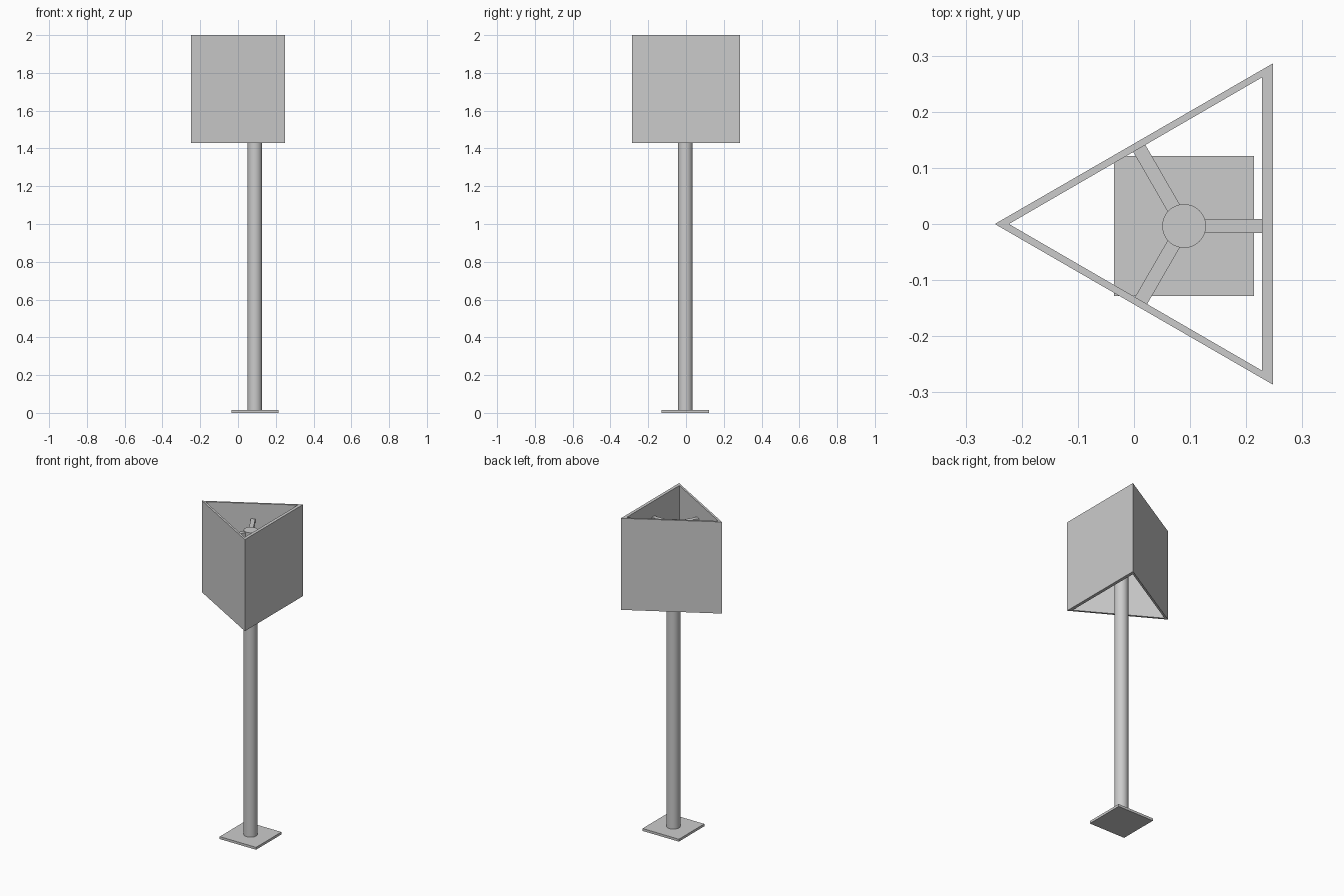
import bpy, bmesh
from math import radians, cos, sin
from mathutils import Matrix, Vector

if "Cube" in bpy.data.objects:
    bpy.data.objects.remove(bpy.data.objects["Cube"])

PX, PY = 0.0893, -0.0036      # pole axis
POLE_TOP, SHADE_BOTTOM = 1.91, 1.43


def finish(name, bm):
    bmesh.ops.recalc_face_normals(bm, faces=bm.faces)
    mesh = bpy.data.meshes.new(name)
    bm.to_mesh(mesh)
    bm.free()
    ob = bpy.data.objects.new(name, mesh)
    bpy.context.collection.objects.link(ob)
    return ob


def box(name, centre, size, angle=0.0):
    bm = bmesh.new()
    m = (Matrix.Translation(centre) @ Matrix.Rotation(angle, 4, 'Z')
         @ Matrix.Diagonal((*size, 1)))
    bmesh.ops.create_cube(bm, size=1, matrix=m)
    return finish(name, bm)


# Triangular open shade: outer and inner outlines joined into a tube
outer = [(-0.248, 0), (0.248, -0.2865), (0.248, 0.2865)]
inner = [(-0.223, 0), (0.2285, -0.2615), (0.2285, 0.2615)]
bm = bmesh.new()
rings = [[bm.verts.new((x, y, z)) for x, y in outline]
         for outline, z in ((outer, SHADE_BOTTOM), (outer, 2.0),
                            (inner, 2.0), (inner, SHADE_BOTTOM))]
for k in range(4):
    a, b = rings[k], rings[(k + 1) % 4]
    for i in range(3):
        j = (i + 1) % 3
        bm.faces.new((a[i], a[j], b[j], b[i]))
finish("lamp_shade", bm)

# Square base plate
box("base_plate", (PX, PY, 0.0075), (0.25, 0.25, 0.015))

# Round pole
bpy.ops.mesh.primitive_cylinder_add(
    vertices=48, radius=0.039, depth=POLE_TOP - 0.015,
    location=(PX, PY, (POLE_TOP + 0.015) / 2))
bpy.context.object.name = "pole"
bpy.ops.object.shade_smooth_by_angle(angle=radians(40))

# Three spokes from the pole to the inner shade walls
for i, reach in enumerate((0.140, 0.160, 0.154)):
    ang = radians(120 * i)
    start = 0.036
    mid = (start + reach) / 2
    box(f"spoke_{i + 1}",
        Vector((PX + mid * cos(ang), PY + mid * sin(ang), POLE_TOP - 0.0175)),
        (reach - start, 0.025, 0.025), ang)
